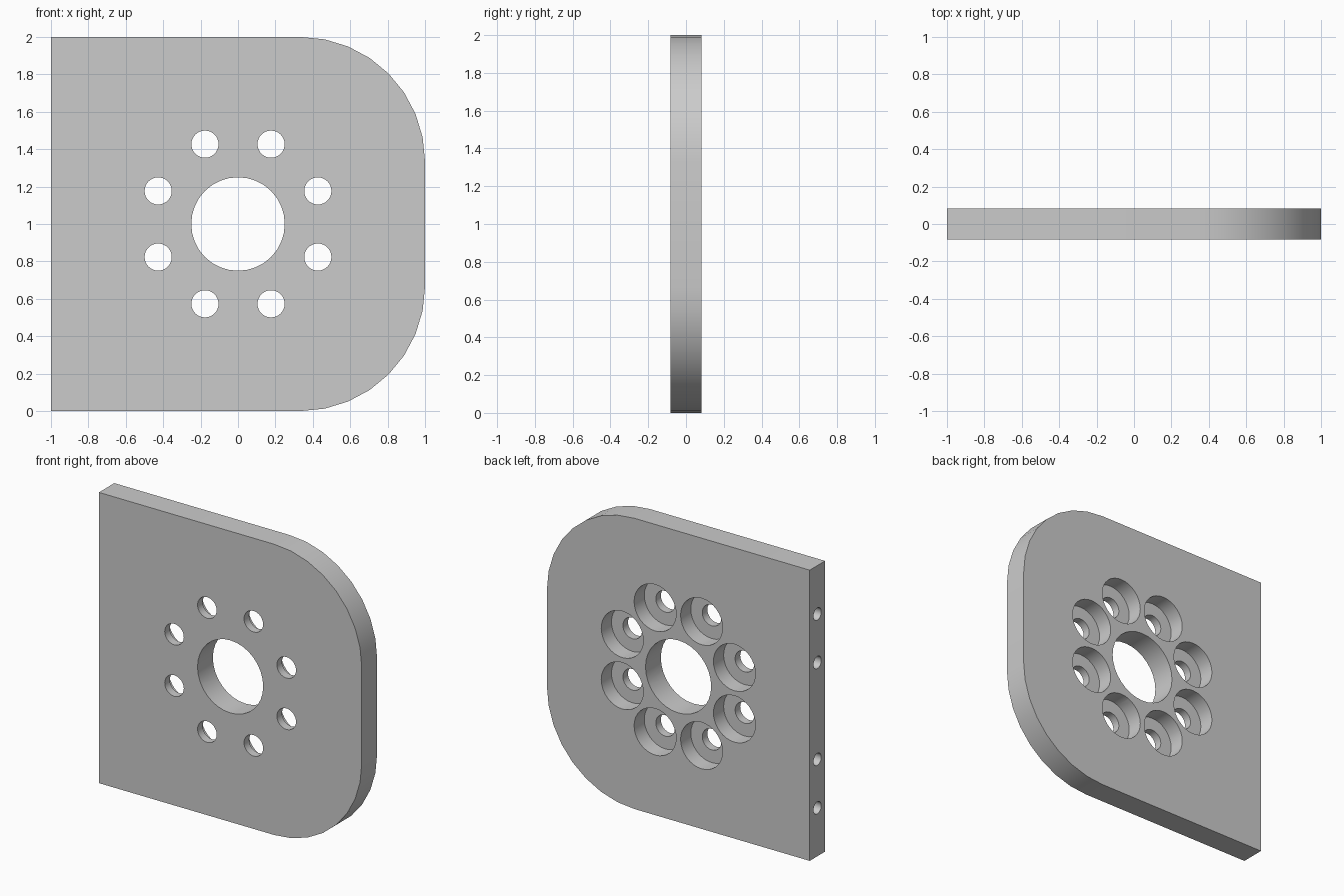
import bpy, bmesh
from math import sin, cos, pi, radians
from mathutils import Matrix, Vector

HALF_T = 1 / 12        # half the plate thickness
CORNER = 2 / 3         # rounded corner radius
BOLT_CIRCLE = 0.462
BORE_DEPTH = 0.111

cube = bpy.data.objects.get("Cube")
if cube:
    bpy.data.objects.remove(cube, do_unlink=True)

grey = bpy.data.materials.new("plain grey")
grey.use_nodes = True
grey.diffuse_color = (0.6, 0.6, 0.6, 1)
grey.node_tree.nodes["Principled BSDF"].inputs["Base Color"].default_value = (0.6, 0.6, 0.6, 1)


def new_object(name, bm):
    bmesh.ops.recalc_face_normals(bm, faces=bm.faces)
    mesh = bpy.data.meshes.new(name)
    bm.to_mesh(mesh)
    bm.free()
    mesh.materials.append(grey)
    obj = bpy.data.objects.new(name, mesh)
    bpy.context.collection.objects.link(obj)
    return obj


def add_cylinder(bm, start, end, radius, sides=32):
    """Closed cylinder between two points."""
    start, end = Vector(start), Vector(end)
    axis = end - start
    turn = axis.to_track_quat("Z", "Y").to_matrix().to_4x4()
    bmesh.ops.create_cone(bm, cap_ends=True, segments=sides, radius1=radius, radius2=radius,
                          depth=axis.length, matrix=Matrix.Translation((start + end) / 2) @ turn)


def cut(target, name, bm):
    """Subtract the cutter from the target, then discard it."""
    cutter = new_object(name, bm)
    cutter.hide_render = True
    mod = target.modifiers.new(name, "BOOLEAN")
    mod.operation = "DIFFERENCE"
    mod.solver = "EXACT"
    mod.object = cutter
    bpy.context.view_layer.objects.active = target
    bpy.ops.object.modifier_apply(modifier=mod.name)
    bpy.data.objects.remove(cutter, do_unlink=True)


# Plate: square on the right edge, two large rounded corners on the left
outline = [(-1, 2), (-1, 0)]
for centre_z, first in ((CORNER, -90), (2 - CORNER, 0)):
    for i in range(9):
        a = radians(first + i * 90 / 8)
        outline.append((1 - CORNER + CORNER * cos(a), centre_z + CORNER * sin(a)))
bm = bmesh.new()
face = bm.faces.new([bm.verts.new((x, -HALF_T, z)) for x, z in outline])
side = bmesh.ops.extrude_face_region(bm, geom=[face])
bmesh.ops.translate(bm, vec=(0, 2 * HALF_T, 0),
                    verts=[g for g in side["geom"] if isinstance(g, bmesh.types.BMVert)])
plate = new_object("mounting_plate", bm)

bolts = []
for i in range(8):
    a = (i + 0.5) * pi / 4
    bolts.append((BOLT_CIRCLE * cos(a), 1 + BOLT_CIRCLE * sin(a)))

# Central opening and the ring of through holes
bm = bmesh.new()
add_cylinder(bm, (0, -0.3, 1), (0, 0.3, 1), 0.25)
for x, z in bolts:
    add_cylinder(bm, (x, -0.3, z), (x, 0.3, z), 0.0725)
cut(plate, "through_hole_cutter", bm)

# Counterbores on the back and blind holes in the straight edge
bm = bmesh.new()
for x, z in bolts:
    add_cylinder(bm, (x, HALF_T - BORE_DEPTH, z), (x, 0.3, z), 0.16)
for thirds in (1, 2, 4, 5):
    add_cylinder(bm, (-1.2, 0, thirds / 3), (-0.67, 0, thirds / 3), 0.042, 24)
cut(plate, "recess_cutter", bm)

# Smooth the curved walls, keep the rims sharp
bpy.ops.object.select_all(action="DESELECT")
plate.select_set(True)
bpy.context.view_layer.objects.active = plate
bpy.ops.object.shade_smooth_by_angle(angle=radians(30))
